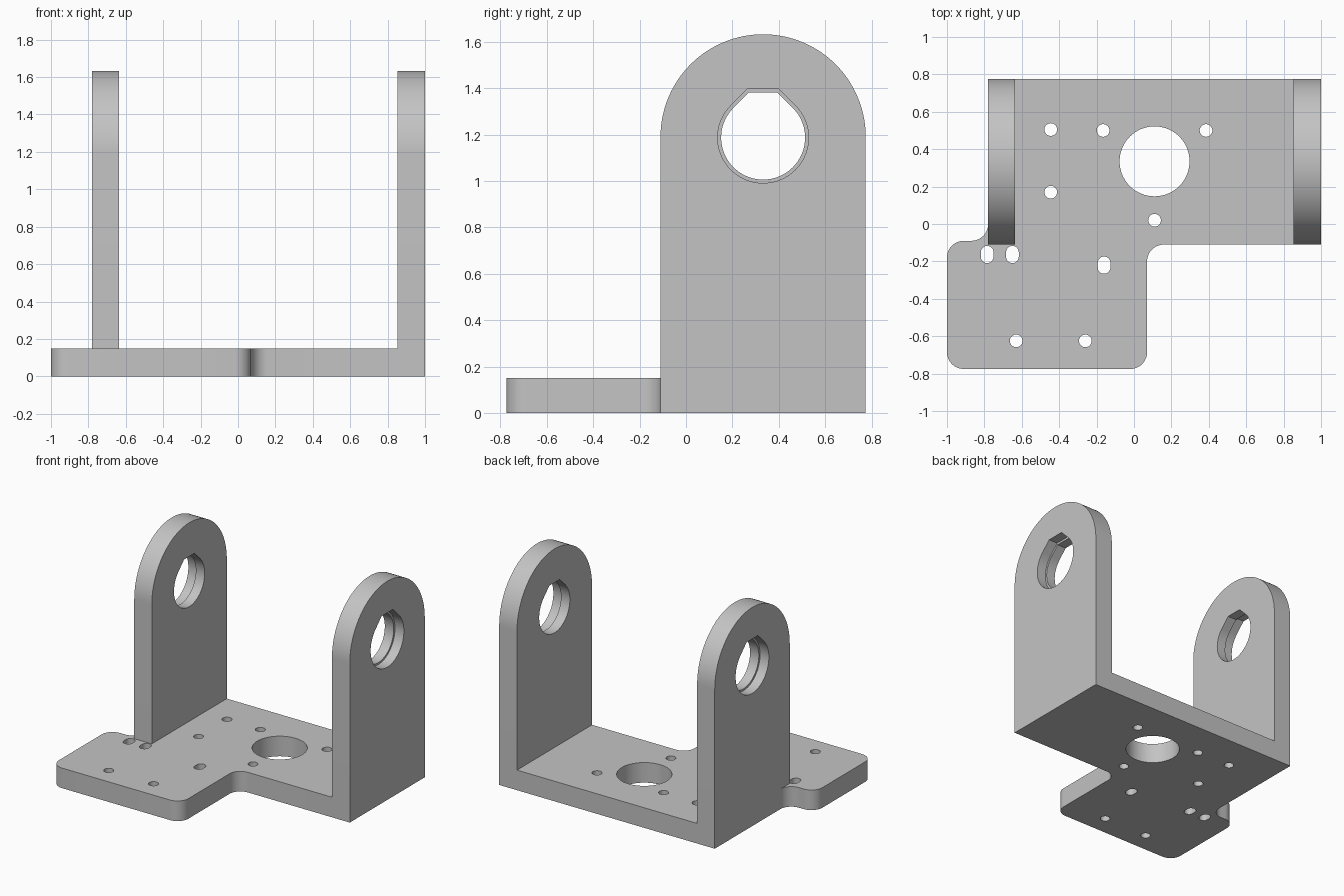
import bpy
import bmesh
from math import sin, cos, pi, radians, sqrt
from mathutils import Vector

cube = bpy.data.objects.get("Cube")
if cube:
    bpy.data.objects.remove(cube, do_unlink=True)

grey = bpy.data.materials.new("machined_grey")
grey.use_nodes = True
grey.diffuse_color = (0.55, 0.55, 0.55, 1)
grey.node_tree.nodes["Principled BSDF"].inputs["Base Color"].default_value = (0.55, 0.55, 0.55, 1)

THICK = 0.15
FRONT, BACK = -0.11, 0.775
WALL_Y, PIVOT_Z = (FRONT + BACK) / 2, 1.19


def arc(cx, cy, r, start, end, steps):
    """Points along an arc, angles in degrees."""
    angles = [radians(start + (end - start) * i / steps) for i in range(steps + 1)]
    return [(cx + r * cos(a), cy + r * sin(a)) for a in angles]


def fillet(prev, corner, nxt, r, steps=12):
    """Round a right-angled corner, convex or concave."""
    c = Vector(corner)
    a = (Vector(prev) - c).normalized() * r
    b = (Vector(nxt) - c).normalized() * r
    turns = [pi / 2 * i / steps for i in range(steps + 1)]
    return [tuple(c + a + b - b * cos(t) - a * sin(t)) for t in turns]


def prism(name, outline, lo, hi, axis):
    """Extrude an outline along z (outline in xy) or along x (outline in yz)."""
    bm = bmesh.new()
    verts = [bm.verts.new((u, v, lo) if axis == "z" else (lo, u, v)) for u, v in outline]
    face = bm.faces.new(verts)
    new = bmesh.ops.extrude_face_region(bm, geom=[face])["geom"]
    move = (0, 0, hi - lo) if axis == "z" else (hi - lo, 0, 0)
    bmesh.ops.translate(bm, verts=[g for g in new if isinstance(g, bmesh.types.BMVert)], vec=move)
    bmesh.ops.recalc_face_normals(bm, faces=bm.faces)
    mesh = bpy.data.meshes.new(name)
    bm.to_mesh(mesh)
    bm.free()
    mesh.materials.append(grey)
    obj = bpy.data.objects.new(name, mesh)
    bpy.context.collection.objects.link(obj)
    return obj


def cut_and_shade(obj, cutters):
    bpy.ops.object.select_all(action="DESELECT")
    bpy.context.view_layer.objects.active = obj
    obj.select_set(True)
    for cutter in cutters:
        cutter.hide_render = True
        mod = obj.modifiers.new("hole", "BOOLEAN")
        mod.operation = "DIFFERENCE"
        mod.solver = "EXACT"
        mod.object = cutter
        bpy.ops.object.modifier_apply(modifier=mod.name)
        bpy.data.objects.remove(cutter, do_unlink=True)
    bpy.ops.object.shade_smooth_by_angle(angle=radians(30))


# Base plate: an offset, rounded foot joined to the rectangular bed
LEFT_EDGE, STEP_X, STEP_Y, R = -0.78, 0.07, -0.09, 0.09
corners = [((1, BACK), 0), ((LEFT_EDGE, BACK), 0), ((LEFT_EDGE, STEP_Y), R),
           ((-1, STEP_Y), R), ((-1, -BACK), R), ((STEP_X, -BACK), R),
           ((STEP_X, FRONT), R), ((1, FRONT), 0)]
outline = []
for i, (p, r) in enumerate(corners):
    before, after = corners[i - 1][0], corners[(i + 1) % len(corners)][0]
    outline += fillet(before, p, after, r) if r else [p]
plate = prism("base_plate", outline, 0, THICK, "z")

# Mounting holes (x, y, half length of the slot), then the large bore
holes = [(-0.445, 0.505, 0), (-0.165, 0.5, 0), (0.385, 0.5, 0), (-0.445, 0.17, 0),
         (0.11, 0.02, 0), (-0.63, -0.625, 0), (-0.26, -0.625, 0),
         (-0.785, -0.163, 0.012), (-0.65, -0.163, 0.012), (-0.16, -0.22, 0.012)]
cutters = []
for x, y, half in holes:
    top = arc(x, y + half, 0.034, 0, 180, 12)
    bottom = arc(x, y - half, 0.034, 180, 360, 12)
    shape = top + bottom if half else top + bottom[1:-1]
    cutters.append(prism("hole_cutter", shape, -0.1, 0.3, "z"))
cutters.append(prism("bore_cutter", arc(0.11, 0.335, 0.187, 0, 360, 64)[:-1], -0.1, 0.3, "z"))
cut_and_shade(plate, cutters)


def teardrop(r, height):
    """Round hole whose 45 degree shoulders end in a flat top."""
    half = r * sqrt(2) - height
    y, z = WALL_Y, PIVOT_Z - 0.003
    return arc(y, z, r, 135, 405, 54) + [(y + half, z + height), (y - half, z + height)]


# Upright walls: round tops, with a stepped hole that widens outwards
for name, outer, inner in (("left_wall", 1, 0.853), ("right_wall", LEFT_EDGE, -0.635)):
    profile = [(FRONT, THICK), (BACK, THICK)]
    profile += arc(WALL_Y, PIVOT_Z, (BACK - FRONT) / 2, 0, 180, 64)
    wall = prism(name, profile, min(outer, inner), max(outer, inner), "x")
    middle = (outer + inner) / 2
    beyond = outer + (outer - inner)
    through = inner - (outer - inner)
    small = prism("pivot_cutter", teardrop(0.181, 0.194), through, beyond, "x")
    large = prism("counterbore_cutter", teardrop(0.196, 0.21), middle, beyond, "x")
    cut_and_shade(wall, [small, large])
